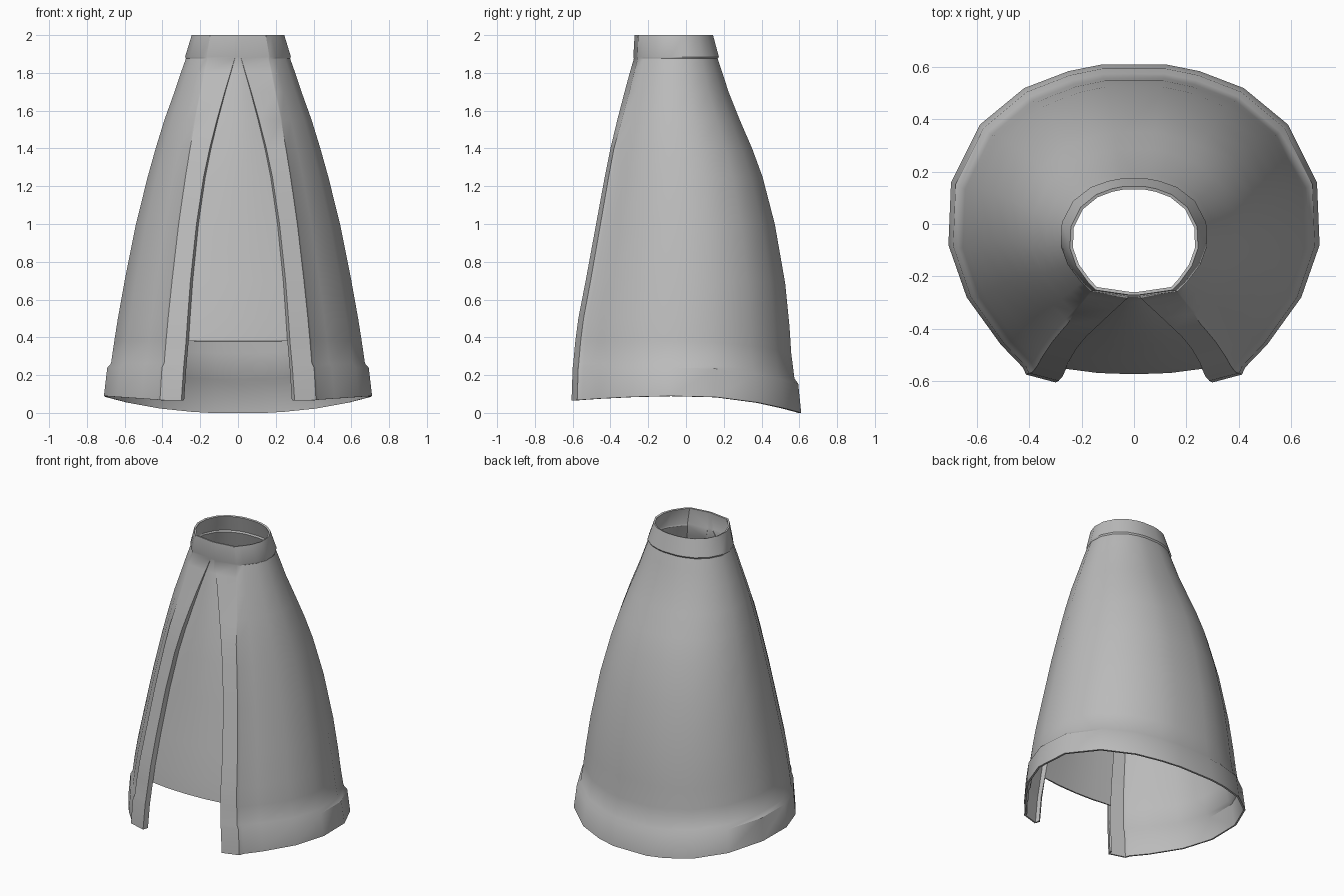
import bpy

if "Cube" in bpy.data.objects:
    bpy.data.objects.remove(bpy.data.objects["Cube"])

# Levels: height, half width, front y, back y, flap inner edge x
LEVELS = [
    (0.09, 0.710, -0.606, 0.610, 0.300),
    (0.24, 0.692, -0.600, 0.594, 0.288),
    (0.262, 0.672, -0.597, 0.574, 0.286),
    (0.38, 0.655, -0.586, 0.557, 0.275),
    (0.50, 0.636, -0.570, 0.548, 0.267),
    (0.70, 0.600, -0.531, 0.525, 0.252),
    (1.00, 0.540, -0.476, 0.470, 0.220),
    (1.25, 0.478, -0.430, 0.405, 0.182),
    (1.40, 0.436, -0.400, 0.350, 0.150),
    (1.55, 0.390, -0.364, 0.285, 0.112),
    (1.70, 0.336, -0.325, 0.225, 0.070),
    (1.80, 0.303, -0.298, 0.193, 0.040),
    (1.875, 0.276, -0.276, 0.168, 0.018),
    (1.885, 0.280, -0.279, 0.174, 0.016),
    (2.00, 0.245, -0.272, 0.143, 0.014),
]

# Half outline of the body at the hem, from back to the flap
OUTLINE = [(0, 0.61), (0.125, 0.61), (0.25, 0.585), (0.42, 0.52), (0.59, 0.38),
           (0.70, 0.16), (0.71, -0.08), (0.64, -0.28), (0.51, -0.46), (0.425, -0.548)]


def clamp(v):
    return max(0.0, min(1.0, v))


def half_ring(z, rx, front, back, xi):
    """Points from the back centre round the right side to the front centre."""
    sx = rx / 0.71

    def map_y(yn):
        return front + (yn + 0.605) / 1.215 * (back - front)

    step = 0.025 * clamp((1.65 - z) / 0.25)
    pts = [(x * sx, map_y(y)) for x, y in OUTLINE]
    pts.append((0.413 * sx, map_y(-0.55 - step)))       # raised flap edge
    dep = 0.032 * clamp((1.88 - z) / 0.4)
    pts += [(xi, front),                                # flap ridge
            (xi * 0.95, front + dep),                   # recessed panel
            (xi * 0.5, front + dep * 0.5),
            (0, front + dep * 0.35)]
    out = []
    for x, y in pts:
        drop = 0.09 * (max(0, y) / 0.61) ** 2 * clamp((0.8 - z) / 0.5)
        if z < 0.2 and y < 0:                           # hem dips at the front
            drop += 0.025 * (y / 0.606) ** 2
        out.append((x, y, z - drop))
    return out


verts, faces = [], []
for lv in LEVELS:
    half = half_ring(*lv)
    verts += half + [(-x, y, z) for x, y, z in half[-2:0:-1]]
h = len(half)
n = 2 * h - 2
panel = range(h - 3, h + 1)                             # columns of the front panel
for r in range(len(LEVELS) - 1):
    for i in range(n):
        if i in panel and LEVELS[r][0] < 0.37:          # opening under the panel
            continue
        j = (i + 1) % n
        faces.append((r * n + j, r * n + i, (r + 1) * n + i, (r + 1) * n + j))

mesh = bpy.data.meshes.new("skirt")
mesh.from_pydata(verts, [], faces)
mesh.update()
skirt = bpy.data.objects.new("skirt", mesh)
bpy.context.collection.objects.link(skirt)

# Grey cloth
cloth = bpy.data.materials.new("grey cloth")
cloth.diffuse_color = (0.5, 0.5, 0.5, 1)
cloth.use_nodes = True
cloth.node_tree.nodes["Principled BSDF"].inputs["Base Color"].default_value = cloth.diffuse_color
mesh.materials.append(cloth)

# Cloth thickness
thick = skirt.modifiers.new("thickness", 'SOLIDIFY')
thick.thickness = 0.012
thick.offset = -1

bpy.context.view_layer.objects.active = skirt
skirt.select_set(True)
bpy.ops.object.modifier_apply(modifier="thickness")
bpy.ops.object.shade_smooth_by_angle(angle=0.6)
